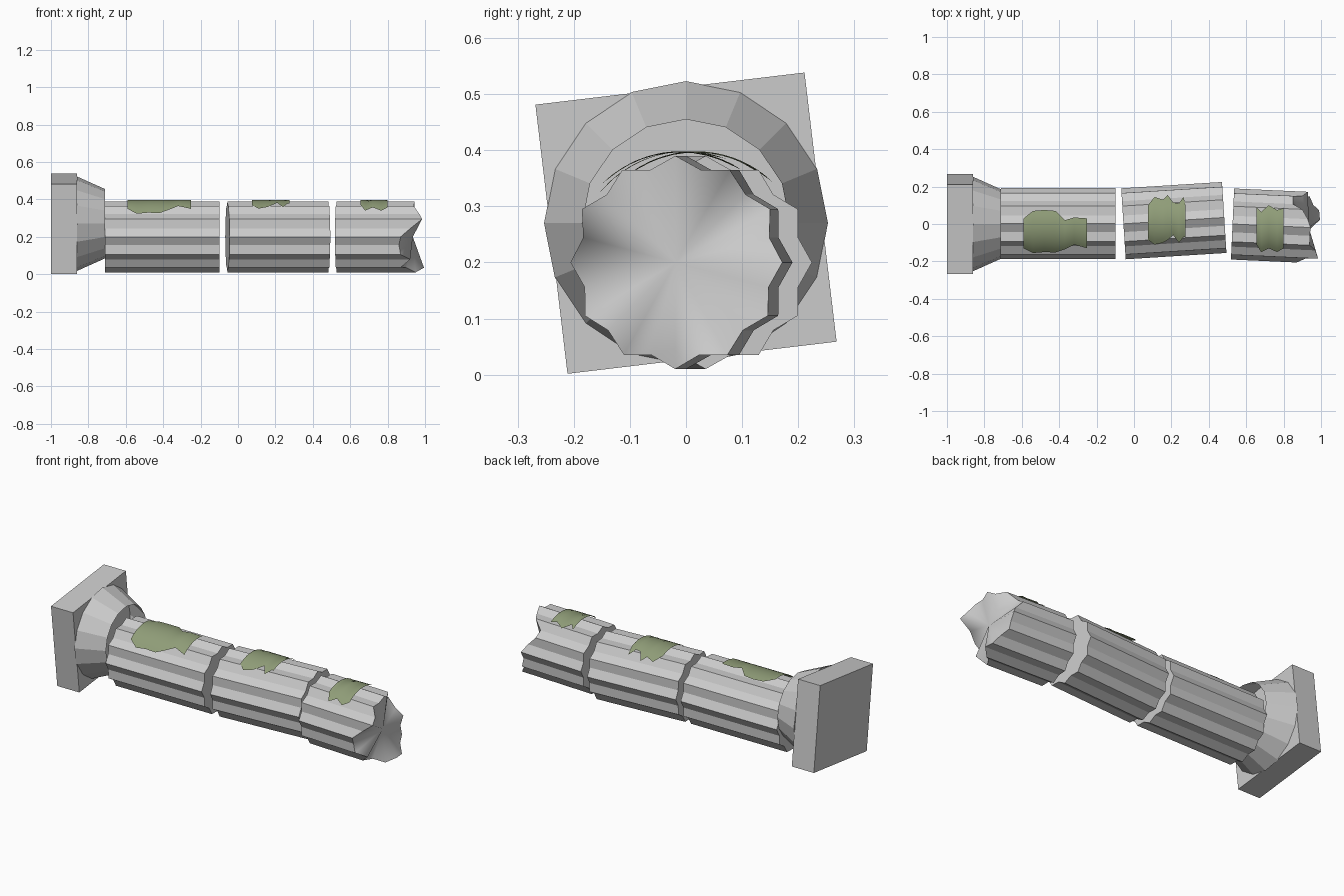
import bpy, bmesh, math
from mathutils import Matrix

if "Cube" in bpy.data.objects:
    bpy.data.objects.remove(bpy.data.objects["Cube"])

R_RIDGE, R_FLUTE, FLUTES = 0.19, 0.171, 12


def make(name, verts, faces, loc=(0, 0, 0), yaw=0.0, smooth_faces=(), mat=None):
    me = bpy.data.meshes.new(name)
    me.from_pydata(verts, [], faces)
    bm = bmesh.new()
    bm.from_mesh(me)
    if mat is None:
        bmesh.ops.recalc_face_normals(bm, faces=bm.faces)
    bm.to_mesh(me)
    bm.free()
    for i in smooth_faces:
        me.polygons[i].use_smooth = True
    if mat:
        me.materials.append(mat)
    ob = bpy.data.objects.new(name, me)
    ob.location = loc
    ob.rotation_euler = (0, 0, math.radians(yaw))
    bpy.context.collection.objects.link(ob)
    return ob


def drum(name, x0, x1, loc, yaw, broken=None, centre=0.0):
    """Fluted drum along local x; 'broken' gives the jagged end positions."""
    n = FLUTES * 2
    ring = []
    for i in range(n):
        a = math.tau * i / n
        r = R_FLUTE if i % 2 else R_RIDGE
        ring.append((r * math.cos(a), r * math.sin(a)))
    ends = broken or [x1] * n
    verts = [(x0, y, z) for y, z in ring] + [(e, y, z) for e, (y, z) in zip(ends, ring)]
    faces = [(i, (i + 1) % n, n + (i + 1) % n, n + i) for i in range(n)]
    faces.append(tuple(range(n)))
    smooth = []
    if broken:
        verts.append((centre, 0, 0))
        smooth = range(len(faces), len(faces) + n)
        faces += [(n + i, n + (i + 1) % n, 2 * n) for i in range(n)]
    else:
        faces.append(tuple(range(n, 2 * n)))
    return make(name, verts, faces, loc, yaw, smooth)


# square plinth, rolled slightly about the column axis
bpy.ops.mesh.primitive_cube_add(size=1, location=(-0.93, 0, 0.27))
plinth = bpy.context.object
plinth.name = "plinth"
plinth.scale = (0.14, 0.483, 0.483)
plinth.rotation_euler = (math.radians(6.8), 0, 0)

# flared capital block, open towards the shaft
verts, N = [], 16
for x, r in ((-0.862, 0.253), (-0.71, 0.185)):
    verts += [(x, r * math.cos(math.tau * i / N), r * math.sin(math.tau * i / N)) for i in range(N)]
make("capital_flare", verts,
     [(i, (i + 1) % N, N + (i + 1) % N, N + i) for i in range(N)] + [tuple(range(N))],
     (0, 0, 0.27))

# three shaft drums, the last one broken off
drum("lower_drum", -0.71, -0.10, (0, 0.002, 0.2), 0)
drum("middle_drum", -0.27, 0.27, (0.213, 0.018, 0.2), 3.6)

yaw3, x3 = -2.6, 0.527
break_x = [.93, .90, .85, .85, .90, .93, .945, .94, .94, .97, .985, .92,
           .87, .86, .87, .92, .87, .90, .95, .995, .99, .96, .94, .93]
break_local = []
for i, bx in enumerate(break_x):
    y = R_RIDGE * math.cos(math.tau * i / 24)
    break_local.append(bx - x3 + y * math.sin(math.radians(yaw3)))
drum("broken_drum", 0, 0, (x3, 0, 0.2), yaw3, break_local, 0.935 - x3)

# moss patches: thin curved sheets with ragged sides lying on the drums
moss = bpy.data.materials.new("moss")
moss.diffuse_color = (0.28, 0.34, 0.19, 1)
moss.use_nodes = True
moss.node_tree.nodes["Principled BSDF"].inputs["Base Color"].default_value = moss.diffuse_color


def moss_patch(name, axis_y, r, rows):
    """rows: (x, y of back edge, y of front edge)"""
    seg, verts, faces = 10, [], []
    for x, yb, yf in rows:
        a0, a1 = math.acos((yb - axis_y) / r), math.acos((yf - axis_y) / r)
        for k in range(seg + 1):
            a = a0 + (a1 - a0) * k / seg
            verts.append((x, axis_y + r * math.cos(a), 0.2 + r * math.sin(a)))
    w = seg + 1
    for j in range(len(rows) - 1):
        for k in range(seg):
            p = j * w + k
            faces.append((p, p + w, p + w + 1, p + 1))
    for_smooth = range(len(faces))
    # wind faces outward (up)
    faces = [f[::-1] for f in faces]
    make(name, verts, faces, smooth_faces=for_smooth, mat=moss)


moss_patch("moss_lower", 0.0, 0.198, [
    (-.59, .03, -.13), (-.54, .07, -.155), (-.48, .075, -.15), (-.42, .07, -.152),
    (-.37, .02, -.135), (-.32, .035, -.11), (-.25, .03, -.13)])
moss_patch("moss_middle", 0.018, 0.198, [
    (.075, .10, -.085), (.11, .145, -.11), (.155, .13, -.10), (.18, .155, -.085),
    (.21, .115, -.06), (.24, .11, -.10), (.265, .145, -.07), (.275, .10, -.07)])
moss_patch("moss_broken", -0.01, 0.198, [
    (.655, .09, -.11), (.68, .065, -.15), (.72, .10, -.13), (.765, .075, -.15),
    (.80, .085, -.13)])
